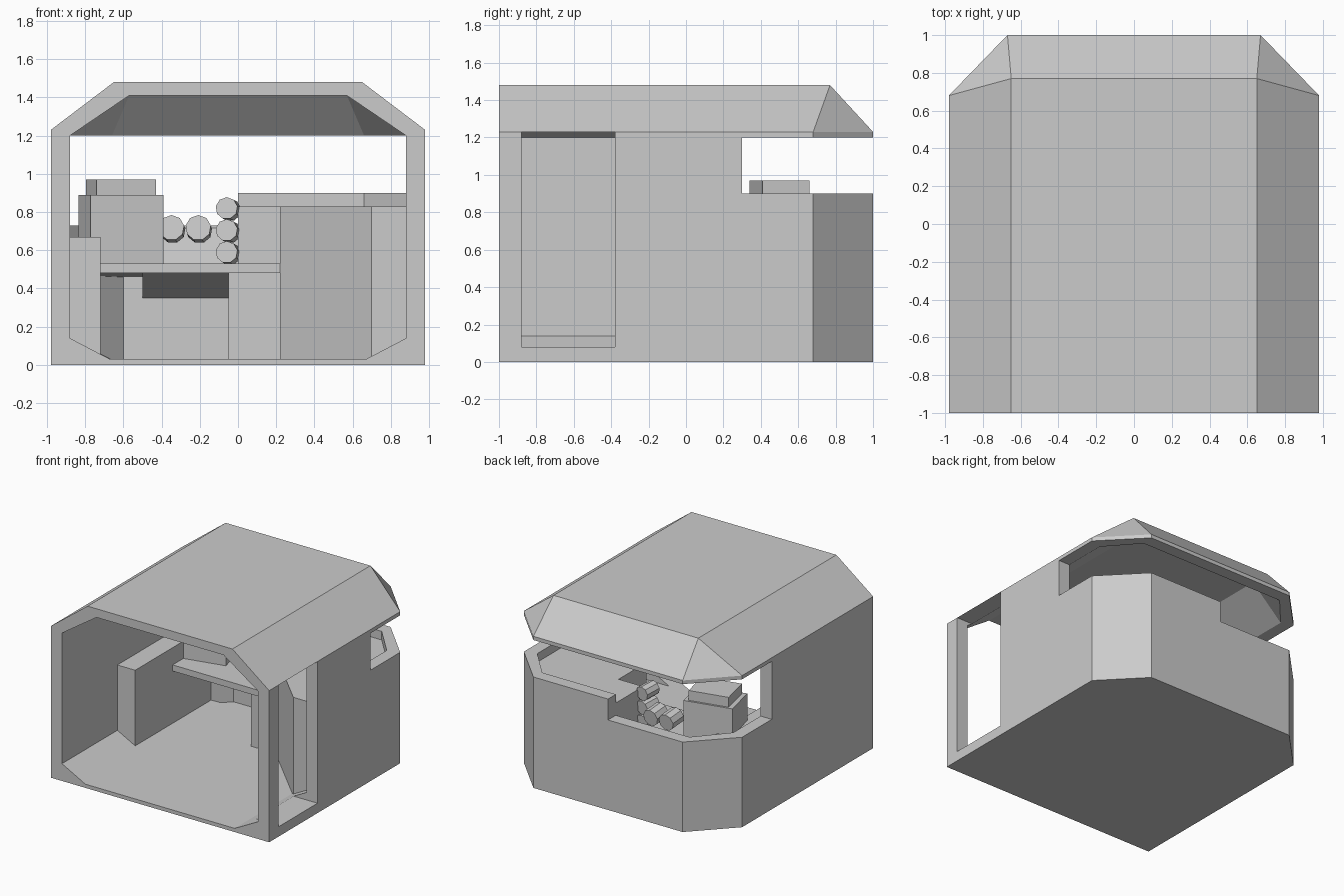
import bpy, bmesh, math
from mathutils import Vector

if "Cube" in bpy.data.objects:
    bpy.data.objects.remove(bpy.data.objects["Cube"])

grey = bpy.data.materials.new("plain grey")
grey.use_nodes = True
grey.diffuse_color = (0.6, 0.6, 0.6, 1)
grey.node_tree.nodes["Principled BSDF"].inputs["Base Color"].default_value = (0.6, 0.6, 0.6, 1)


def finish(name, bm):
    bmesh.ops.recalc_face_normals(bm, faces=bm.faces)
    mesh = bpy.data.meshes.new(name)
    bm.to_mesh(mesh)
    bm.free()
    mesh.materials.append(grey)
    obj = bpy.data.objects.new(name, mesh)
    bpy.context.collection.objects.link(obj)
    return obj


def hull(name, points, mirror=False):
    """Convex solid around the points, optionally mirrored in x."""
    bm = bmesh.new()
    for x, y, z in points:
        bm.verts.new((x, y, z))
        if mirror:
            bm.verts.new((-x, y, z))
    res = bmesh.ops.convex_hull(bm, input=bm.verts)
    loose = [v for v in bm.verts if not v.link_faces]
    bmesh.ops.delete(bm, geom=loose, context='VERTS')
    bmesh.ops.dissolve_limit(bm, angle_limit=0.01, verts=bm.verts, edges=bm.edges)
    return finish(name, bm)


def prism(name, plan, z0, z1):
    """Plan outline raised from z0 to z1."""
    bm = bmesh.new()
    face = bm.faces.new([bm.verts.new((x, y, z0)) for x, y in plan])
    top = bmesh.ops.extrude_face_region(bm, geom=[face])["geom"]
    verts = [g for g in top if isinstance(g, bmesh.types.BMVert)]
    bmesh.ops.translate(bm, verts=verts, vec=(0, 0, z1 - z0))
    return finish(name, bm)


def box(name, x, y, z):
    return prism(name, [(x[0], y[0]), (x[1], y[0]), (x[1], y[1]), (x[0], y[1])], *z)


def cut(obj, cutter):
    mod = obj.modifiers.new("cut", 'BOOLEAN')
    mod.operation, mod.solver, mod.object = 'DIFFERENCE', 'EXACT', cutter
    bpy.context.view_layer.objects.active = obj
    bpy.ops.object.modifier_apply(modifier=mod.name)
    bpy.data.objects.remove(cutter)


# Cabin shell with chamfered rear corners and sloping roof edges
plan = [(0.98, -1), (0.98, 0.68), (0.67, 1)]
shell = hull("cabin_shell",
             [(x, y, z) for x, y in plan for z in (0, 1.23)]
             + [(0.65, -1, 1.48), (0.65, 0.77, 1.48)], mirror=True)

# Hollow interior, open at the front
cut(shell, hull("interior_cutter", [
    (0.67, -1.1, 0.03), (0.88, -1.1, 0.14), (0.88, -1.1, 1.2), (0.57, -1.1, 1.41),
    (0.67, 0.64, 0.03), (0.88, 0.65, 0.14), (0.88, 0.65, 1.2),
    (0.66, 0.9, 0.03), (0.66, 0.9, 1.2), (0.57, 0.7, 1.41)], mirror=True))

# Wraparound window, with a lower sill on the right half, and the side door
cut(shell, box("window_cutter", (-1.2, 1.2), (0.3, 1.2), (0.9, 1.2)))
cut(shell, box("low_window_cutter", (-1.2, 0), (0.3, 1.2), (0.73, 1.0)))
cut(shell, box("door_cutter", (0.72, 1.2), (-0.88, -0.38), (0.08, 1.23)))

# Side consoles
prism("right_console", [(-0.9, -0.29), (-0.72, -0.29), (-0.72, 0.68), (-0.9, 0.64)], 0.02, 0.67)
prism("left_console", [(0.9, -0.29), (0.7, -0.29), (0.22, 0.19), (0.22, 0.55),
                       (0, 0.55), (0, 0.92), (0.66, 0.92), (0.9, 0.66)], 0.02, 0.83)

# Desk, its support and the panels underneath
prism("desk", [(-0.73, 0.19), (0.23, 0.19), (0.23, 0.92), (-0.65, 0.92), (-0.73, 0.82)], 0.48, 0.53)
box("desk_pedestal", (-0.05, 0.23), (0.24, 0.92), (0.02, 0.48))
prism("rear_panel", [(-0.73, 0.67), (-0.6, 0.8), (-0.04, 0.8), (-0.04, 0.92),
                     (-0.65, 0.92), (-0.75, 0.8)], 0.02, 0.48)
for name, x0, x1, low in (("desk_underside", -0.72, -0.5, 0.46), ("sloped_underbox", -0.5, -0.05, 0.35)):
    hull(name, [(x, y, z) for x in (x0, x1)
                for y, z in ((0.22, 0.485), (0.8, 0.485), (0.8, low))])

# Slanted dashboard behind the gauges
hull("dashboard", [(x, y, z) for x in (-0.6, 0.0)
                   for y, z in ((0.68, 0.52), (0.91, 0.52), (0.91, 0.725))])


# Turned instrument cabinet with a smaller block on top
def turned_box(name, width, depth, z0, z1):
    obj = box(name, (-width / 2, width / 2), (-depth / 2, depth / 2), (z0, z1))
    obj.location = (-0.613, 0.5, 0)
    obj.rotation_euler.z = math.radians(12.7)


turned_box("instrument_cabinet", 0.39, 0.29, 0.53, 0.89)
turned_box("cabinet_top", 0.318, 0.257, 0.89, 0.97)


# Tilted round gauges
def gauge(name, x, y, z, radius, aim):
    bm = bmesh.new()
    bmesh.ops.create_cone(bm, cap_ends=True, segments=9, radius1=radius, radius2=radius, depth=0.13)
    obj = finish(name, bm)
    obj.location = (x, y, z)
    obj.rotation_euler = Vector(aim).to_track_quat('Z', 'Y').to_euler()


for i in range(3):
    gauge(f"stacked_gauge_{i + 1}", -0.05, 0.56, 0.585 + i * 0.115, 0.058, (-0.15, -1, 0.08))
for i in range(2):
    gauge(f"dash_gauge_{i + 1}", -0.345 + i * 0.14, 0.68, 0.71, 0.067, (-0.05, -1, 0.12))
